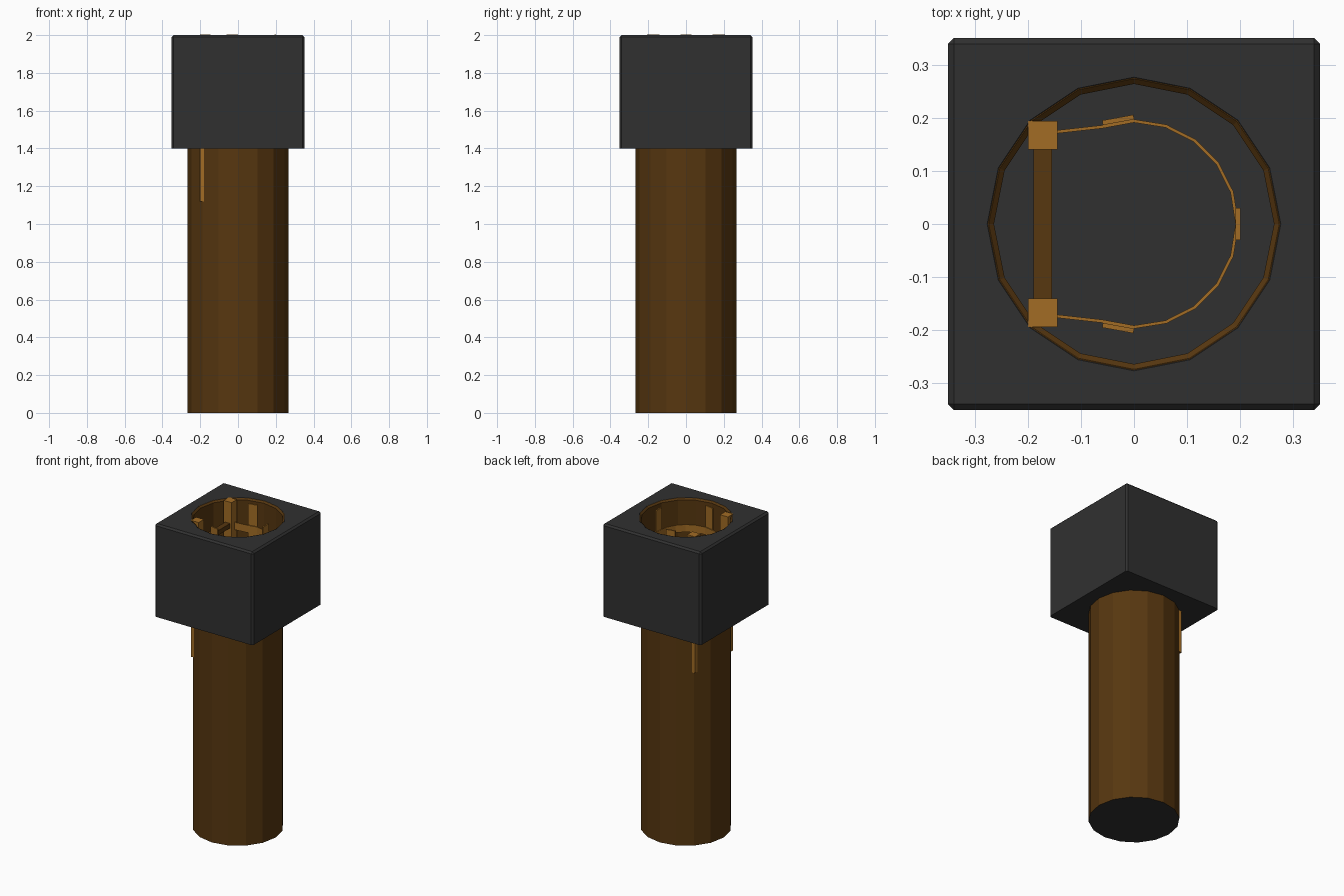
import bpy, bmesh, math
from mathutils import Matrix, Vector

if "Cube" in bpy.data.objects:
    bpy.data.objects.remove(bpy.data.objects["Cube"])


def material(name, rgb):
    m = bpy.data.materials.new(name)
    m.diffuse_color = (*rgb, 1)
    m.use_nodes = True
    m.node_tree.nodes["Principled BSDF"].inputs["Base Color"].default_value = m.diffuse_color
    return m


DARK = material("dark grey stone", (0.030, 0.030, 0.030))
BROWN = material("dark brown", (0.095, 0.038, 0.005))
GOLD = material("ochre metal", (0.36, 0.15, 0.018))


def finish(name, bm, *mats):
    bmesh.ops.recalc_face_normals(bm, faces=bm.faces[:])
    me = bpy.data.meshes.new(name)
    bm.to_mesh(me)
    bm.free()
    for m in mats:
        me.materials.append(m)
    ob = bpy.data.objects.new(name, me)
    bpy.context.collection.objects.link(ob)
    return ob


def box(name, centre, size, mat, turn=0):
    bm = bmesh.new()
    bmesh.ops.create_cube(bm, size=1, matrix=Matrix.Translation(centre)
                          @ Matrix.Rotation(turn, 4, 'Z') @ Matrix.Diagonal((*size, 1)))
    return finish(name, bm, mat)


def lathe(name, profile, *mats, sides=16):
    """Closed solid from a radius/height profile, capped at both ends."""
    bm = bmesh.new()
    rings = [[bm.verts.new((r * math.cos(math.tau * i / sides), r * math.sin(math.tau * i / sides), z))
              for i in range(sides)] for r, z in profile]
    for a, b in zip(rings, rings[1:]):
        for i in range(sides):
            j = (i + 1) % sides
            bm.faces.new((a[i], a[j], b[j], b[i]))
    bm.faces.new(rings[0])
    bm.faces.new(rings[-1])
    return finish(name, bm, *mats)


# Square head block with chamfered top and corners
bm = bmesh.new()
bmesh.ops.create_cube(bm, size=1, matrix=Matrix.Translation((0, 0, 1.7)) @ Matrix.Diagonal((0.704, 0.704, 0.6, 1)))
edges = [e for e in bm.edges if max(v.co.z for v in e.verts) > 1.9]
bmesh.ops.bevel(bm, geom=edges, offset=0.011, segments=1, affect='EDGES')
block = finish("head_block", bm, DARK)

# Round opening through the block
cutter = lathe("opening_cutter", [(0.268, 1.3), (0.268, 1.99), (0.278, 2.0), (0.288, 2.01)], DARK)
mod = block.modifiers.new("opening", 'BOOLEAN')
mod.object = cutter
mod.solver = 'EXACT'
bpy.context.view_layer.objects.active = block
bpy.ops.object.modifier_apply(modifier=mod.name)
bpy.data.objects.remove(cutter)

# Thin shaft tube with flared lip; floor faces are dark
shaft = lathe("shaft", [(0.267, 0), (0.267, 1.99), (0.277, 2.0), (0.275, 2.0),
                        (0.265, 1.99), (0.265, 0.004)], BROWN, DARK)
for p in shaft.data.polygons:
    if abs(p.normal.z) > 0.9 and p.center.z < 0.1:
        p.material_index = 1

# Ladder rails and rungs
for side, label in ((-1, "front"), (1, "back")):
    box(label + "_ladder_rail", (-0.173, side * 0.168, 1.561), (0.056, 0.054, 0.882), GOLD)
for i in range(6):
    box(f"rung_{i + 1}", (-0.173, 0, 1.2 + i * 0.13), (0.035, 0.29, 0.03), BROWN)

# Safety cage hoops: half circle joined back to the rails
arc = [(0.195 * math.sin(math.pi * i / 10), 0.195 * math.cos(math.pi * i / 10)) for i in range(11)]
path = [(-0.15, 0.174), (-0.06, 0.184)] + arc + [(-0.06, -0.184), (-0.15, -0.174)]
for n, z in enumerate((1.2, 1.52, 1.84)):
    bm = bmesh.new()
    sections = []
    for k, p in enumerate(path):
        a, b = Vector(path[max(k - 1, 0)]), Vector(path[min(k + 1, len(path) - 1)])
        t = (b - a).normalized()
        out = Vector((-t.y, t.x)) * 0.003
        sections.append([bm.verts.new((p[0] + s * out.x, p[1] + s * out.y, z + h))
                         for s, h in ((-1, -0.024), (1, -0.024), (1, 0.024), (-1, 0.024))])
    for a, b in zip(sections, sections[1:]):
        for i in range(4):
            j = (i + 1) % 4
            bm.faces.new((a[i], a[j], b[j], b[i]))
    bm.faces.new(sections[0])
    bm.faces.new(sections[-1])
    finish(f"cage_hoop_{n + 1}", bm, GOLD)

# Upright cage straps
for label, x, y, turn in (("front", -0.03, -0.197, -0.18), ("back", -0.03, 0.197, 0.18),
                          ("right", 0.197, 0, math.pi / 2)):
    box(label + "_cage_strap", (x, y, 1.561), (0.06, 0.009, 0.882), GOLD, turn)
